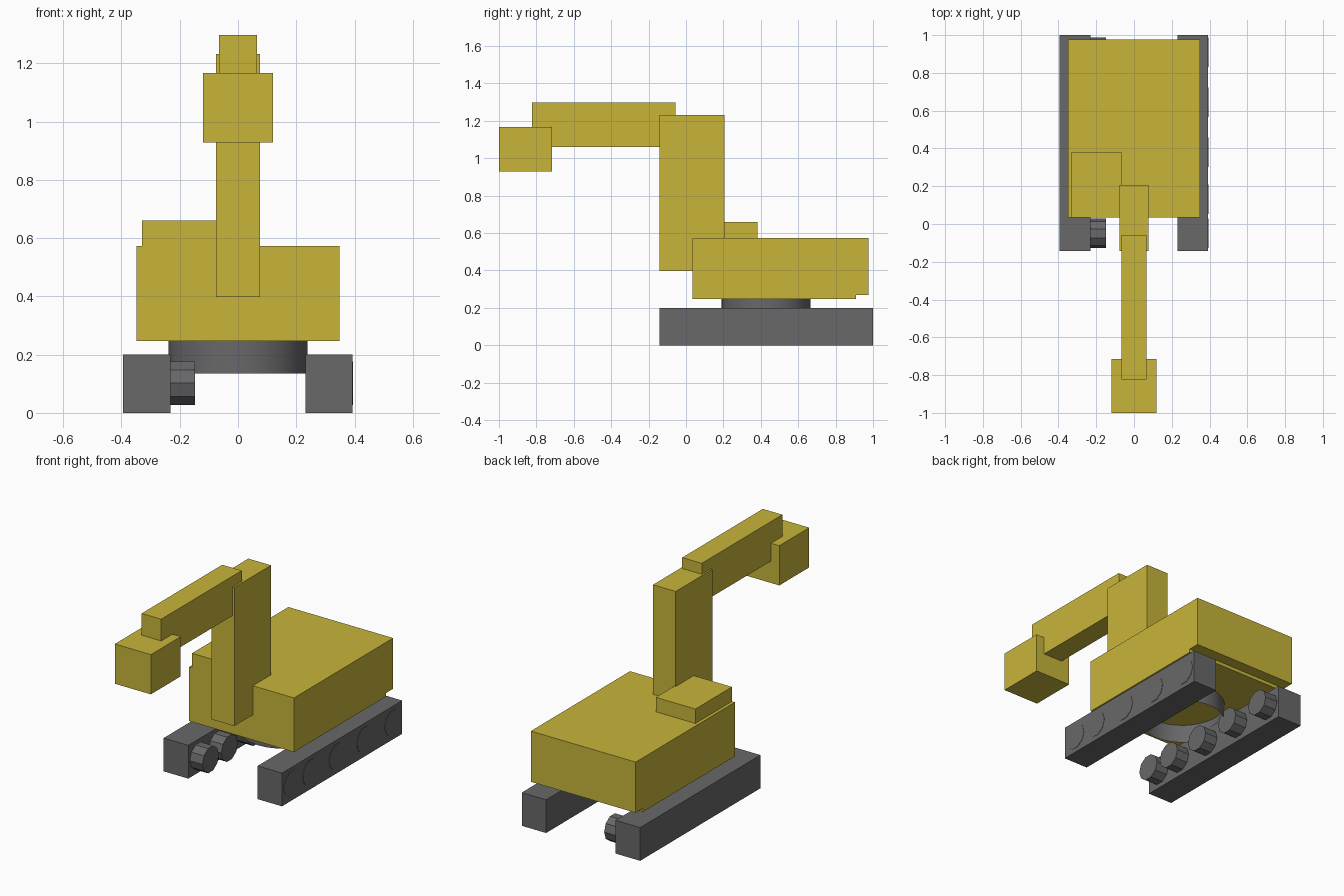
import bpy
import bmesh
from math import pi
from mathutils import Matrix, Vector

if "Cube" in bpy.data.objects:
    bpy.data.objects.remove(bpy.data.objects["Cube"], do_unlink=True)


def make_material(name, rgb):
    mat = bpy.data.materials.new(name)
    mat.use_nodes = True
    mat.diffuse_color = (*rgb, 1)
    mat.node_tree.nodes["Principled BSDF"].inputs["Base Color"].default_value = (*rgb, 1)
    return mat


yellow = make_material("machine yellow", (0.58, 0.462, 0.042))
grey = make_material("track grey", (0.138, 0.138, 0.144))


def finish(name, bm, mat):
    bmesh.ops.recalc_face_normals(bm, faces=bm.faces)
    mesh = bpy.data.meshes.new(name)
    bm.to_mesh(mesh)
    bm.free()
    mesh.materials.append(mat)
    obj = bpy.data.objects.new(name, mesh)
    bpy.context.collection.objects.link(obj)
    return obj


def box(name, mat, x, y, z):
    """Box from (min, max) spans on each axis."""
    lo, hi = Vector((x[0], y[0], z[0])), Vector((x[1], y[1], z[1]))
    bm = bmesh.new()
    bmesh.ops.create_cube(bm, size=1, matrix=Matrix.Translation((lo + hi) / 2)
                          @ Matrix.Diagonal((*(hi - lo), 1)))
    return finish(name, bm, mat)


def cylinder(name, mat, radius, depth, sides, matrix, caps=True):
    bm = bmesh.new()
    bmesh.ops.create_cone(bm, cap_ends=caps, segments=sides, radius1=radius,
                          radius2=radius, depth=depth, matrix=matrix)
    return finish(name, bm, mat)


def side_profile(name, mat, points, half_width):
    """Extrude a (y, z) outline across the width."""
    bm = bmesh.new()
    face = bm.faces.new([bm.verts.new((-half_width, y, z)) for y, z in points])
    new = bmesh.ops.extrude_face_region(bm, geom=[face])["geom"]
    verts = [v for v in new if isinstance(v, bmesh.types.BMVert)]
    bmesh.ops.translate(bm, verts=verts, vec=(2 * half_width, 0, 0))
    return finish(name, bm, mat)


# Tracks
box("right_track", grey, (-0.395, -0.231), (-0.143, 1), (0, 0.2))
box("left_track", grey, (0.231, 0.393), (-0.143, 1), (0, 0.2))

# Road wheels, proud of the +x face of each track
for side, x_end in (("right", -0.147), ("left", 0.395)):
    for i, y in enumerate((-0.05, 0.13, 0.38, 0.645, 0.91)):
        place = Matrix.Translation((x_end - 0.06, y, 0.102)) @ Matrix.Rotation(pi / 2, 4, "Y") @ Matrix.Rotation(pi / 2, 4, "Z") @ Matrix.Rotation(pi / 2, 4, "Z")
        cylinder(f"{side}_wheel_{i + 1}", grey, 0.078, 0.12, 10, place)

# Open turntable ring
ring = cylinder("turntable", grey, 0.238, 0.115, 48,
                Matrix.Translation((0, 0.428, 0.1925)), caps=False)
ring.data.shade_smooth()

# Upper body with a notch under the rear edge
side_profile("body", yellow, [(0.034, 0.247), (0.908, 0.247), (0.908, 0.268),
                              (0.977, 0.268), (0.977, 0.573), (0.034, 0.573)], 0.349)
box("cab", yellow, (-0.33, -0.067), (0.034, 0.382), (0.5, 0.66))

# Boom, arm and bucket
box("boom", yellow, (-0.0755, 0.0755), (-0.143, 0.206), (0.398, 1.232))
box("arm", yellow, (-0.065, 0.065), (-0.823, -0.057), (1.06, 1.298))
box("bucket", yellow, (-0.12, 0.12), (-1, -0.716), (0.928, 1.167))
